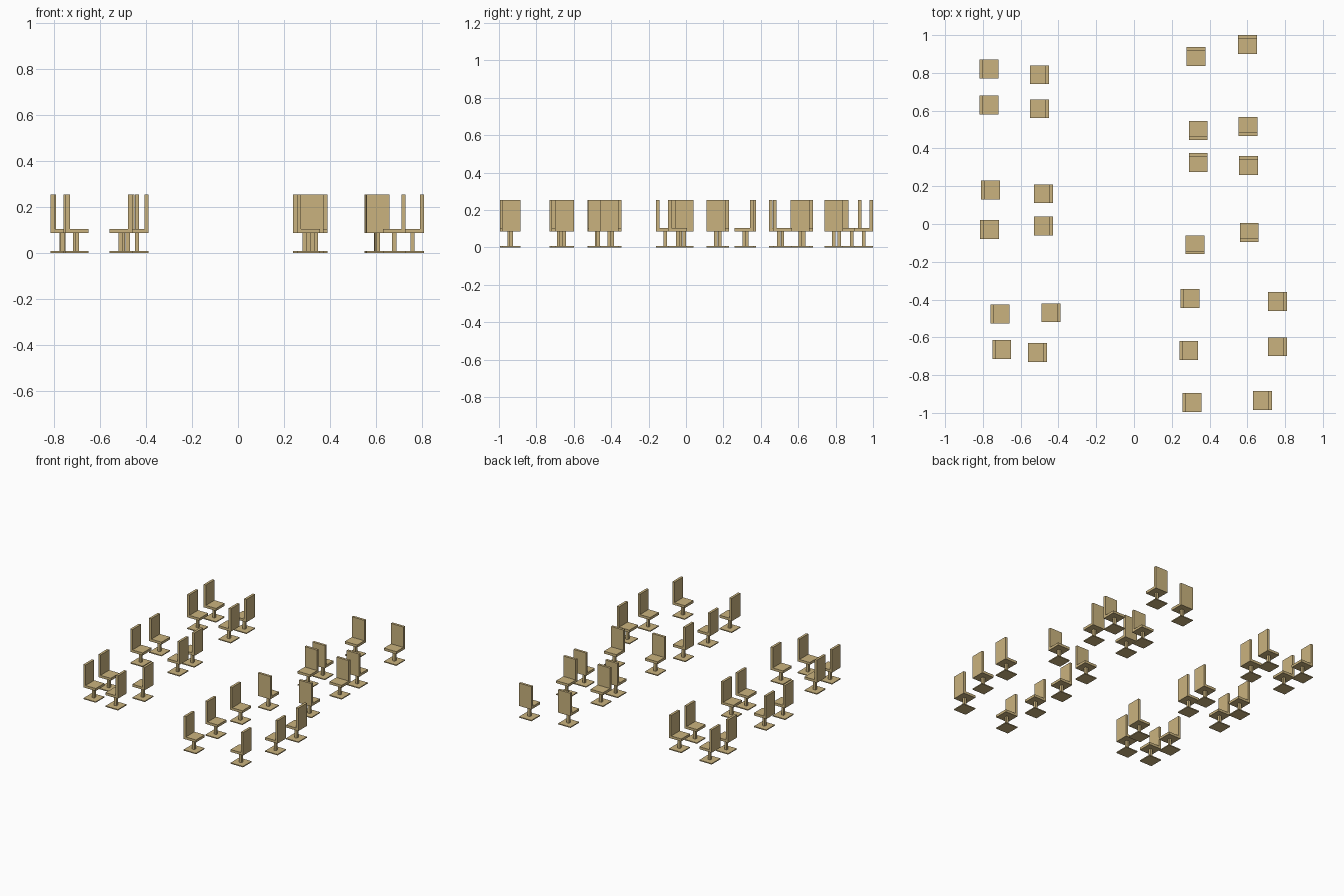
import bpy
import bmesh
from math import radians
from mathutils import Matrix, Vector

default_cube = bpy.data.objects.get("Cube")
if default_cube:
    bpy.data.objects.remove(default_cube, do_unlink=True)

# One tan colour for everything
tan = bpy.data.materials.new("tan")
tan.use_nodes = True
colour = (0.59, 0.45, 0.21, 1)
tan.diffuse_color = colour
tan.node_tree.nodes["Principled BSDF"].inputs["Base Color"].default_value = colour

# Chair dimensions
WIDTH = 0.1
HEIGHT = 0.253
BASE_TOP = 0.007
SEAT_BOTTOM = 0.086
SEAT_TOP = 0.104
POST = 0.018
BACK = 0.018
HALF = WIDTH / 2


def box_mesh(name, low, high):
    """Box between two opposite corners."""
    low, high = Vector(low), Vector(high)
    bm = bmesh.new()
    size = Matrix.Diagonal((high - low).to_4d())
    size[3][3] = 1
    bmesh.ops.create_cube(bm, size=1, matrix=Matrix.Translation((low + high) / 2) @ size)
    mesh = bpy.data.meshes.new(name)
    bm.to_mesh(mesh)
    bm.free()
    mesh.materials.append(tan)
    return mesh


# Parts of one chair, with its backrest on the +x side
parts = [
    box_mesh("base_plate", (-HALF, -HALF, 0), (HALF, HALF, BASE_TOP)),
    box_mesh("post", (-POST / 2, -POST / 2, BASE_TOP), (POST / 2, POST / 2, SEAT_BOTTOM)),
    box_mesh("seat", (-HALF, -HALF, SEAT_BOTTOM), (HALF - BACK, HALF, SEAT_TOP)),
    box_mesh("backrest", (HALF - BACK, -HALF, SEAT_BOTTOM), (HALF, HALF, HEIGHT)),
]

# Chair centres, grouped by the side the backrest is on
backrest_right = [
    (-.5, .79), (-.5, .61), (-.48, .16), (-.48, -.01), (-.44, -.47),
    (-.51, -.68), (.76, -.41), (.76, -.65), (.68, -.935),
]
backrest_left = [
    (-.767, .82), (-.767, .63), (-.76, .18), (-.765, -.03), (-.71, -.477),
    (-.7, -.665), (.296, -.394), (.29, -.67), (.307, -.945),
]
backrest_rear = [(.328, .887), (.6, .95), (.34, .325), (.606, .31)]
backrest_front = [(.34, .495), (.603, .516), (.323, -.11), (.61, -.045)]

groups = [
    (0, backrest_right),
    (90, backrest_rear),
    (180, backrest_left),
    (270, backrest_front),
]

# Place every chair
for angle, centres in groups:
    turn = Matrix.Rotation(radians(angle), 4, "Z")
    for x, y in centres:
        for mesh in parts:
            part = bpy.data.objects.new("chair_" + mesh.name, mesh)
            part.matrix_world = Matrix.Translation((x, y, 0)) @ turn
            bpy.context.collection.objects.link(part)
